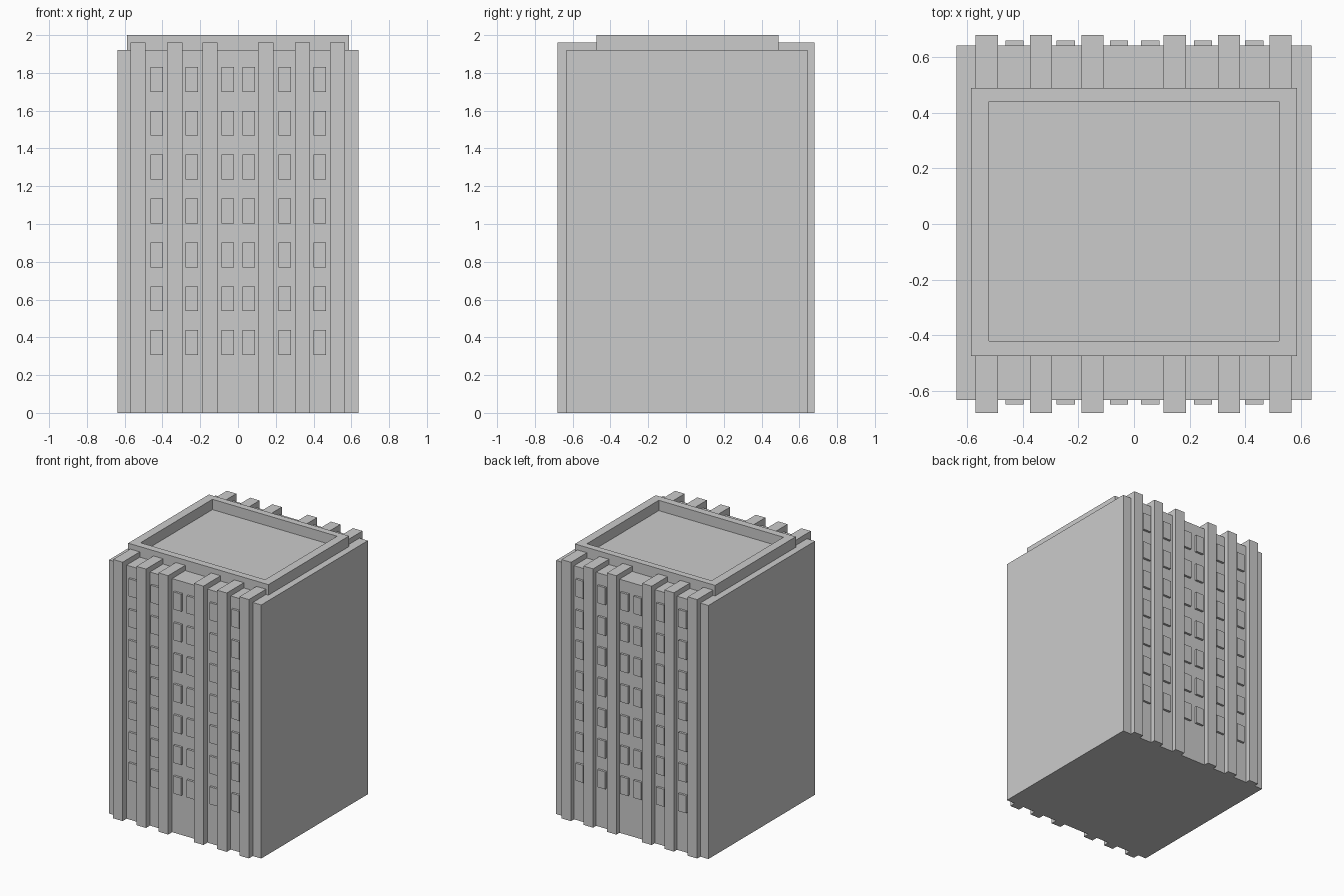
import bpy, bmesh

if "Cube" in bpy.data.objects:
    bpy.data.objects.remove(bpy.data.objects["Cube"])

BODY_Y = {-1: -0.633, 1: 0.643}    # facade planes, front and back
ROOF_Y = {-1: -0.475, 1: 0.49}     # parapet planes
TOP = 1.92


def finish(name, bm):
    bmesh.ops.recalc_face_normals(bm, faces=bm.faces)
    mesh = bpy.data.meshes.new(name)
    bm.to_mesh(mesh)
    bm.free()
    obj = bpy.data.objects.new(name, mesh)
    bpy.context.collection.objects.link(obj)
    return obj


def add_box(bm, x0, x1, y0, y1, z0, z1):
    verts = bmesh.ops.create_cube(bm, size=1)["verts"]
    for v in verts:
        v.co.x = x1 if v.co.x > 0 else x0
        v.co.y = y1 if v.co.y > 0 else y0
        v.co.z = z1 if v.co.z > 0 else z0
    return verts


# Main block
bm = bmesh.new()
add_box(bm, -0.638, 0.638, BODY_Y[-1], BODY_Y[1], 0, TOP)
finish("main_block", bm)

# Roof parapet with sunken deck
bm = bmesh.new()
add_box(bm, -0.587, 0.587, ROOF_Y[-1], ROOF_Y[1], TOP - 0.01, 2.0)
bm.normal_update()
deck = max(bm.faces, key=lambda f: f.calc_center_median().z)
bmesh.ops.inset_region(bm, faces=[deck], thickness=0.06)
for v in deck.verts:
    v.co.x = 0.522 if v.co.x > 0 else -0.522
    v.co.y = 0.44 if v.co.y > 0 else -0.42
inner = bmesh.ops.extrude_discrete_faces(bm, faces=[deck])["faces"][0]
for v in inner.verts:
    v.co.z = TOP + 0.002
finish("roof_parapet", bm)

# Pilasters: L-shaped side profile, rising up the wall and folding onto the roof
PILASTER_X = [-0.53, -0.335, -0.149, 0.147, 0.342, 0.527]
for side, label in ((-1, "front"), (1, "back")):
    face, roof, outer = BODY_Y[side], ROOF_Y[side], 0.68 * side
    profile = [(outer, 0), (outer, 1.96), (roof, 1.96), (roof, TOP),
               (face, TOP), (face, 0)]
    bm = bmesh.new()
    for cx in PILASTER_X:
        verts = [bm.verts.new((cx - 0.04, y, z)) for y, z in profile]
        cap = bm.faces.new(verts)
        ext = bmesh.ops.extrude_face_region(bm, geom=[cap])["geom"]
        bmesh.ops.translate(bm, vec=(0.08, 0, 0),
                            verts=[g for g in ext if isinstance(g, bmesh.types.BMVert)])
    finish(label + "_pilasters", bm)

# Raised window panels, seven floors
WINDOW_X = [-0.43, -0.245, -0.054, 0.058, 0.248, 0.432]
for side, label in ((-1, "front"), (1, "back")):
    y0, y1 = sorted((BODY_Y[side], BODY_Y[side] + 0.017 * side))
    bm = bmesh.new()
    for floor in range(7):
        z = 0.306 + 0.2323 * floor
        for cx in WINDOW_X:
            add_box(bm, cx - 0.033, cx + 0.033, y0, y1, z, z + 0.132)
    finish(label + "_windows", bm)
